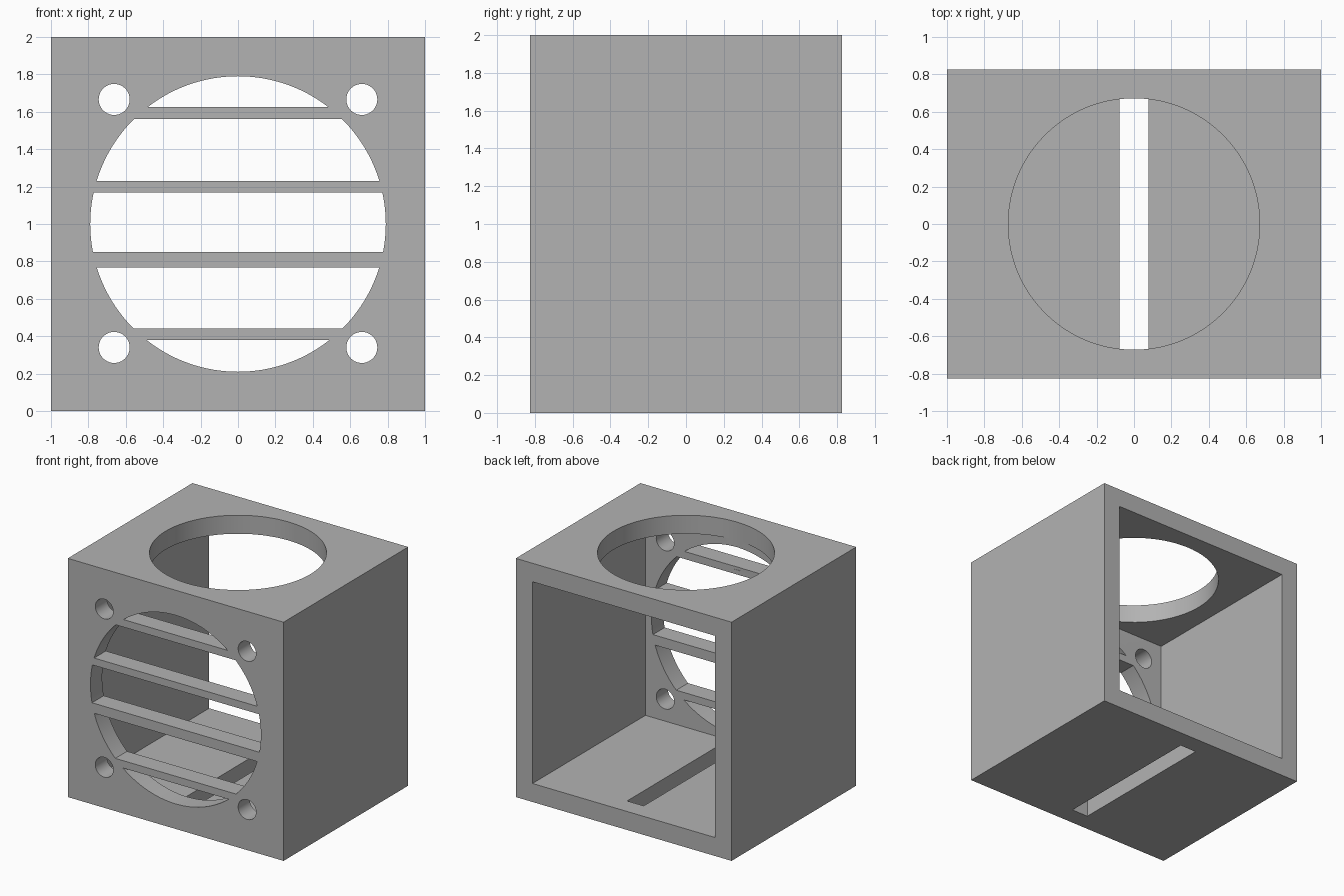
import bpy, bmesh, math
from mathutils import Vector

old = bpy.data.objects.get("Cube")
if old:
    bpy.data.objects.remove(old, do_unlink=True)

DEPTH = 0.825     # half depth of the box
WALL = 0.155      # wall thickness
INNER = 1 - WALL
FRONT_R = 0.79    # radius of the grille opening

grey = bpy.data.materials.new("plain grey")
grey.use_nodes = True
grey.diffuse_color = (0.45, 0.45, 0.45, 1)
grey.node_tree.nodes["Principled BSDF"].inputs["Base Color"].default_value = grey.diffuse_color


def prism(name, points, offset):
    """Extrude a closed 3D outline along offset."""
    bm = bmesh.new()
    face = bm.faces.new([bm.verts.new(p) for p in points])
    moved = bmesh.ops.extrude_face_region(bm, geom=[face])["geom"]
    verts = [v for v in moved if isinstance(v, bmesh.types.BMVert)]
    bmesh.ops.translate(bm, verts=verts, vec=Vector(offset))
    bmesh.ops.recalc_face_normals(bm, faces=bm.faces)
    mesh = bpy.data.meshes.new(name)
    bm.to_mesh(mesh)
    bm.free()
    mesh.materials.append(grey)
    obj = bpy.data.objects.new(name, mesh)
    bpy.context.collection.objects.link(obj)
    return obj


def box(name, x, y0, y1, z0, z1):
    outline = [(-x, y0, z0), (x, y0, z0), (x, y1, z0), (-x, y1, z0)]
    return prism(name, outline, (0, 0, z1 - z0))


def arc(radius, start, end, steps):
    for i in range(steps + 1):
        a = start + (end - start) * i / steps
        yield radius * math.cos(a), radius * math.sin(a)


def circle(radius, steps):
    return list(arc(radius, 0, math.tau, steps))[:-1]


def cut(target, cutter):
    cutter.hide_render = True
    mod = target.modifiers.new("cut", "BOOLEAN")
    mod.operation = "DIFFERENCE"
    mod.solver = "EXACT"
    mod.object = cutter
    bpy.context.view_layer.objects.active = target
    bpy.ops.object.modifier_apply(modifier=mod.name)
    bpy.data.objects.remove(cutter, do_unlink=True)


# Box shell, open at the back
housing = box("fan_housing", 1, -DEPTH, DEPTH, 0, 2)
cut(housing, box("cavity", INNER, -DEPTH + WALL, DEPTH + 0.2, WALL, 2 - WALL))

# Round opening in the roof
ring = [(x, y, 1.6) for x, y in circle(0.672, 96)]
cut(housing, prism("roof_hole", ring, (0, 0, 0.6)))

# Long slot in the floor
cut(housing, box("floor_slot", 0.077, -0.67, 0.67, -0.2, 0.4))

through_front = (0, WALL + 0.2, 0)
front = -DEPTH - 0.1

# Screw holes in the front corners
for sx in (-1, 1):
    for sz in (-1, 1):
        ring = [(0.662 * sx + x, front, 1.003 + 0.663 * sz + z) for x, z in circle(0.083, 40)]
        cut(housing, prism("screw_hole", ring, through_front))

# Grille windows: the slices of the round opening between the slats
slats = [(0.38, 0.442), (0.767, 0.85), (1.168, 1.23), (1.562, 1.625)]
heights = [1 - FRONT_R] + [z for slat in slats for z in slat] + [1 + FRONT_R]
for low, high in zip(heights[::2], heights[1::2]):
    a0 = math.asin(max(-1, (low - 1) / FRONT_R))
    a1 = math.asin(min(1, (high - 1) / FRONT_R))
    right = list(arc(FRONT_R, a0, a1, 20))
    left = [(-x, z) for x, z in reversed(right)]
    outline = [(x, z) for x, z in right + left]
    # drop the doubled point at the top or bottom of the circle
    outline = [p for i, p in enumerate(outline) if math.dist(p, outline[i - 1]) > 1e-4]
    cut(housing, prism("grille_window", [(x, front, z + 1) for x, z in outline], through_front))

# Smooth round walls, sharp edges
bpy.ops.object.select_all(action="DESELECT")
housing.select_set(True)
bpy.context.view_layer.objects.active = housing
bpy.ops.object.shade_smooth_by_angle(angle=math.radians(30))
